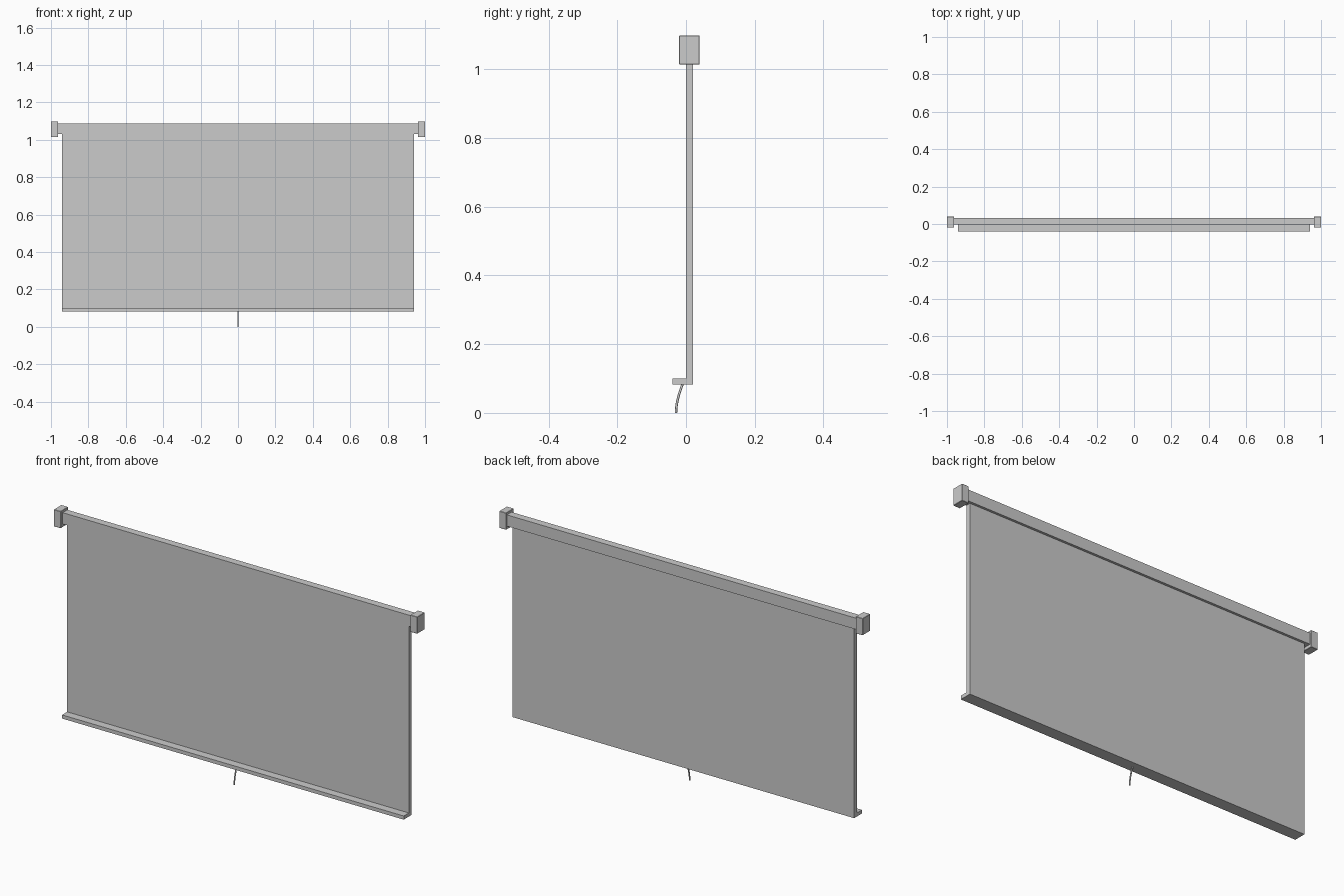
import bpy
from mathutils import Vector

if "Cube" in bpy.data.objects:
    bpy.data.objects.remove(bpy.data.objects["Cube"])


def box(name, lo, hi):
    lo, hi = Vector(lo), Vector(hi)
    bpy.ops.mesh.primitive_cube_add(size=1, location=(lo + hi) / 2)
    ob = bpy.context.object
    ob.name = name
    ob.scale = hi - lo
    bpy.ops.object.transform_apply(location=False, rotation=False, scale=True)
    return ob


# Roller housing along the top
box("housing", (-0.965, -0.004, 1.03), (0.965, 0.033, 1.086))

# End caps
for side, name in ((-1, "left_end_cap"), (1, "right_end_cap")):
    x0, x1 = sorted((side * 0.962, side * 1.0))
    cap = box(name, (x0, -0.02, 1.014), (x1, 0.04, 1.098))
    bevel = cap.modifiers.new("edge", 'BEVEL')
    bevel.width = 0.0015
    bevel.segments = 1

# Screen and bottom bar share one L-shaped profile (y, z) extruded along x
profile = [(0.0, 1.035), (0.0, 0.10), (-0.04, 0.10), (-0.04, 0.082),
           (0.021, 0.082), (0.021, 1.035)]
n = len(profile)
verts = [(x, y, z) for x in (-0.94, 0.94) for y, z in profile]
faces = [tuple(range(n))[::-1], tuple(range(n, 2 * n))]
faces += [(i, (i + 1) % n, (i + 1) % n + n, i + n) for i in range(n)]
mesh = bpy.data.meshes.new("screen_and_bottom_bar")
mesh.from_pydata(verts, [], faces)
screen = bpy.data.objects.new("screen_and_bottom_bar", mesh)
bpy.context.collection.objects.link(screen)
bpy.context.view_layer.objects.active = screen
bpy.ops.object.select_all(action='DESELECT')
screen.select_set(True)
bpy.ops.object.mode_set(mode='EDIT')
bpy.ops.mesh.select_all(action='SELECT')
bpy.ops.mesh.normals_make_consistent(inside=False)
bpy.ops.object.mode_set(mode='OBJECT')

# Curved pull cord
curve = bpy.data.curves.new("pull_cord", 'CURVE')
curve.dimensions = '3D'
curve.bevel_depth = 0.0035
curve.bevel_resolution = 2
curve.resolution_u = 10
curve.use_fill_caps = True
spline = curve.splines.new('BEZIER')
spline.bezier_points.add(1)
top, end = spline.bezier_points
top.co, top.handle_left, top.handle_right = (0, -0.009, 0.086), (0, 0.0, 0.11), (0, -0.02, 0.058)
end.co, end.handle_left, end.handle_right = (0, -0.029, 0.0), (0, -0.029, 0.028), (0, -0.029, -0.03)
bpy.context.collection.objects.link(bpy.data.objects.new("pull_cord", curve))
